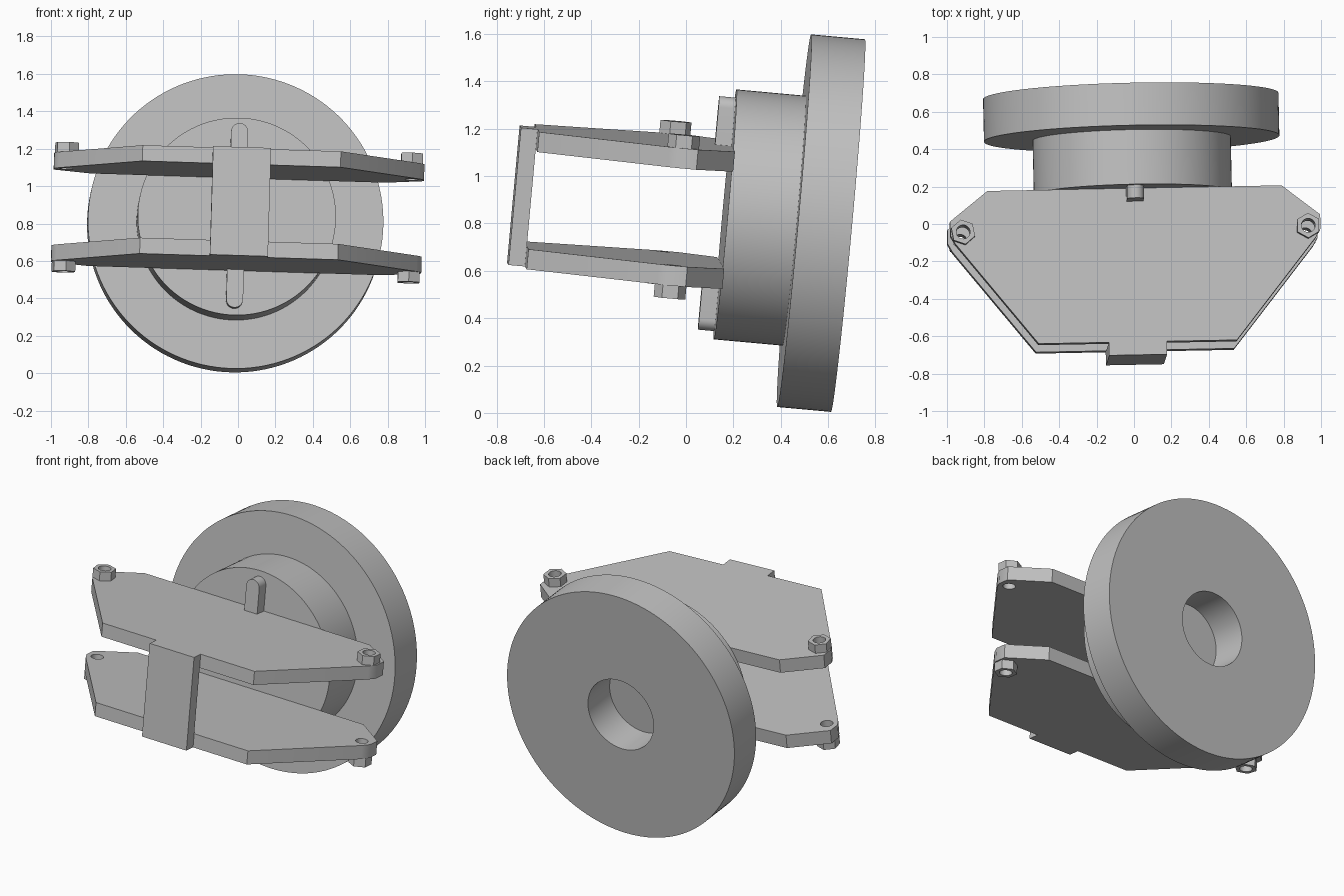
import bpy, bmesh
from math import sin, cos, pi, radians
from mathutils import Matrix, Euler

cube = bpy.data.objects.get("Cube")
if cube:
    bpy.data.objects.remove(cube)

# The whole assembly sits slightly tilted; parts are built about the hub's front centre
TILT = Matrix.Translation((-0.006, 0.165, 0.838)) @ Euler(
    [radians(a) for a in (-5.2, 1.8, 1.1)]).to_matrix().to_4x4()

grey = bpy.data.materials.new("plain_grey")
grey.use_nodes = True
COLOUR = (0.53, 0.53, 0.53, 1)
grey.diffuse_color = COLOUR
grey.node_tree.nodes["Principled BSDF"].inputs["Base Color"].default_value = COLOUR


def finish(name, bm):
    bmesh.ops.remove_doubles(bm, verts=bm.verts, dist=1e-5)
    bmesh.ops.recalc_face_normals(bm, faces=bm.faces)
    mesh = bpy.data.meshes.new(name)
    bm.to_mesh(mesh)
    bm.free()
    mesh.materials.append(grey)
    mesh.shade_smooth()
    mesh.set_sharp_from_angle(angle=radians(30))
    obj = bpy.data.objects.new(name, mesh)
    bpy.context.collection.objects.link(obj)
    obj.matrix_world = TILT
    return obj


def prism(name, outline, low, high, axis="z"):
    """Extrude an outline along z, or an (x, z) outline along y."""
    bm = bmesh.new()

    def place(p, d):
        return (p[0], p[1], d) if axis == "z" else (p[0], d, p[1])
    bottom = [bm.verts.new(place(p, low)) for p in outline]
    top = [bm.verts.new(place(p, high)) for p in outline]
    bm.faces.new(bottom)
    bm.faces.new(top)
    n = len(outline)
    for i in range(n):
        j = (i + 1) % n
        bm.faces.new((bottom[i], bottom[j], top[j], top[i]))
    return finish(name, bm)


def circle(r, n, cx=0, cy=0, start=0, sweep=2 * pi):
    return [(cx + r * cos(start + sweep * i / n), cy + r * sin(start + sweep * i / n))
            for i in range(n)]


def drill(obj, cutter):
    mod = obj.modifiers.new("hole", "BOOLEAN")
    mod.operation = "DIFFERENCE"
    mod.solver = "EXACT"
    mod.object = cutter
    bpy.context.view_layer.update()
    graph = bpy.context.evaluated_depsgraph_get()
    mesh = bpy.data.meshes.new_from_object(obj.evaluated_get(graph))
    obj.modifiers.clear()
    obj.data = mesh
    mesh.set_sharp_from_angle(angle=radians(30))


# Hub, and the wheel behind it with a centre bore
prism("hub", circle(0.53, 96), 0, 0.294, "y")
wheel = prism("wheel", circle(0.79, 128), 0.293, 0.521, "y")
bore = prism("bore_cutter", circle(0.228, 64), 0.2, 0.6, "y")
drill(wheel, bore)
bpy.data.objects.remove(bore)

# Plate outline, mirrored left to right
half = [(0.787, 0), (0.99, -0.16), (0.99, -0.235), (0.965, -0.28), (0.53, -0.825)]
outline = half + [(-x, y) for x, y in reversed(half)]
BOLT_X, BOLT_Y = 0.923, -0.222

for level, s in (("upper", 1), ("lower", -1)):
    plate = prism(level + "_plate", outline, s * 0.206, s * 0.291)
    nuts = []
    for side, m, turn in (("left", 1, 90), ("right", -1, 100)):
        nuts.append(prism(f"{level}_{side}_nut", circle(
            0.067, 6, m * BOLT_X, BOLT_Y, radians(turn)), s * 0.291, s * 0.346))
    # Bolt holes through each nut and the plate
    for nut, m in zip(nuts, (1, -1)):
        cutter = prism("bolt_cutter", circle(0.037, 32, m * BOLT_X, BOLT_Y), s * 0.1, s * 0.45)
        drill(nut, cutter)
        drill(plate, cutter)
        bpy.data.objects.remove(cutter)
    # Round-ended key on the hub face
    arc = circle(0.045, 16, 0, 0.45, 0, pi) + [(-0.045, 0.45)]
    key = [(-0.045, 0.25), (0.045, 0.25)] + arc
    prism(level + "_key", [(x, s * z) for x, z in key], -0.07, 0, "y")

# Strap joining the front edges of the plates
prism("front_strap", [(-0.155, -0.895), (0.155, -0.895), (0.155, -0.825), (-0.155, -0.825)],
      -0.291, 0.291)
